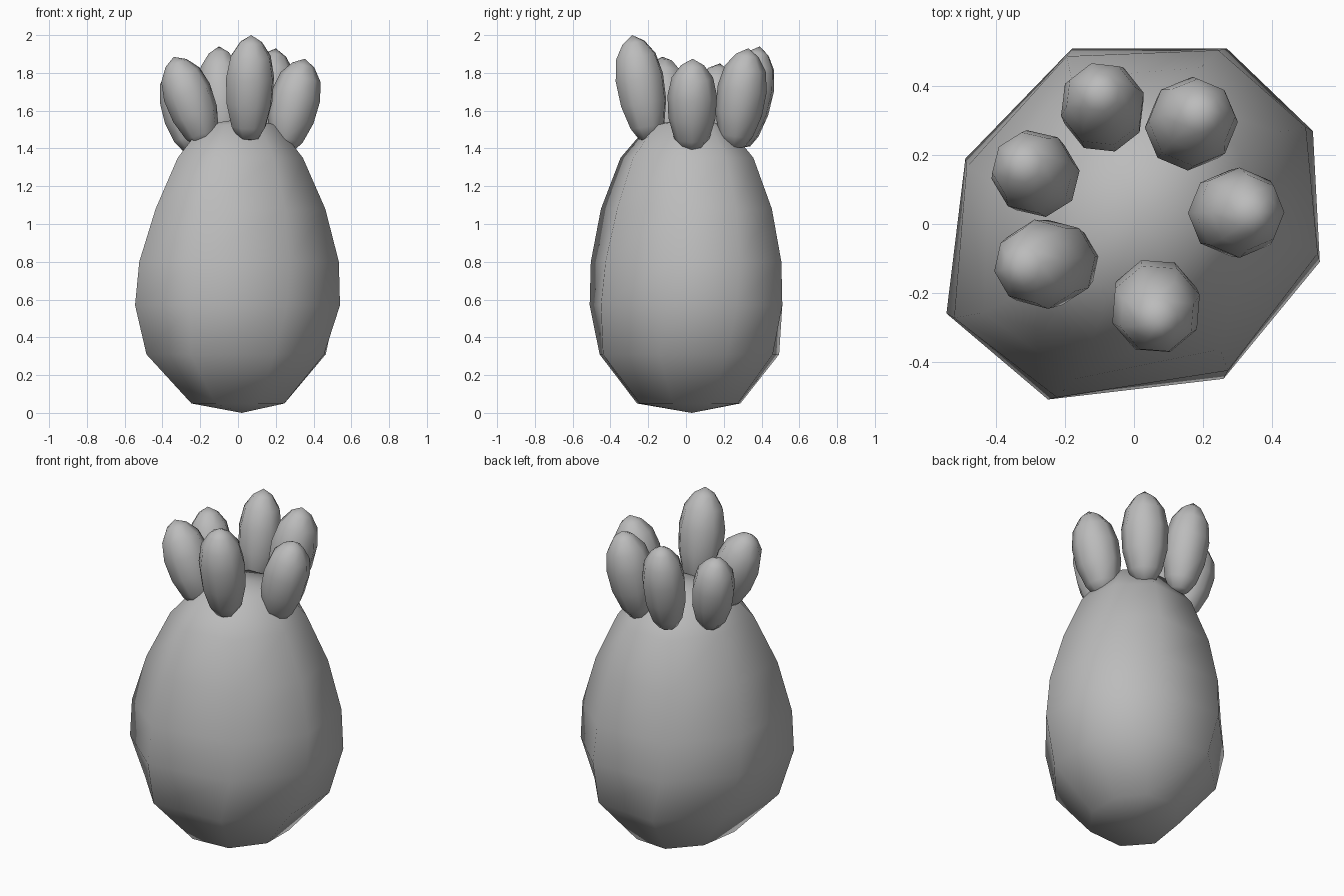
import bpy, bmesh, math
from mathutils import Vector, Matrix

cube = bpy.data.objects.get("Cube")
if cube:
    bpy.data.objects.remove(cube, do_unlink=True)

mat = bpy.data.materials.new("clay grey")
GREY = (0.5, 0.5, 0.5, 1.0)
mat.diffuse_color = GREY
mat.use_nodes = True
mat.node_tree.nodes["Principled BSDF"].inputs["Base Color"].default_value = GREY


def loft(name, rings, start, end):
    """Skin a closed smooth shape through rings, with a pole at each end."""
    bm = bmesh.new()
    loops = [[bm.verts.new(p) for p in ring] for ring in rings]
    n = len(loops[0])
    low, high = bm.verts.new(start), bm.verts.new(end)
    for i in range(n):
        j = (i + 1) % n
        bm.faces.new((low, loops[0][j], loops[0][i]))
        bm.faces.new((high, loops[-1][i], loops[-1][j]))
        for a, b in zip(loops, loops[1:]):
            bm.faces.new((a[i], a[j], b[j], b[i]))
    bmesh.ops.recalc_face_normals(bm, faces=bm.faces)
    for f in bm.faces:
        f.smooth = True
    mesh = bpy.data.meshes.new(name)
    bm.to_mesh(mesh)
    bm.free()
    mesh.materials.append(mat)
    obj = bpy.data.objects.new(name, mesh)
    bpy.context.collection.objects.link(obj)


# Fruit body: uneven, gently twisted octagon (height, x scale, y scale, twist)
outline = [(-.18, .51), (-.49, .19), (-.545, -.26), (-.25, -.51),
           (.26, -.45), (.54, -.11), (.52, .27), (.27, .51)]
profile = [(.05, .45, .54, -.06), (.31, .86, .94, -.08), (.57, 1, 1, 0),
           (.8, .98, .97, .04), (1.08, .84, .855, .08),
           (1.35, .62, .665, .08), (1.525, .37, .39, .08)]
centre = Vector((.01, .015))
rings = []
for z, sx, sy, twist in profile:
    turn = Matrix.Rotation(twist, 2)
    ring = []
    for p in outline:
        x, y = turn @ (Vector(p) - centre)
        ring.append((centre.x + x * sx, centre.y + y * sy, z))
    rings.append(ring)
loft("fruit_body", rings, (.02, .03, 0), (.02, .03, 1.557))

# Crown leaves: plump pointed buds leaning outward (base, tip, width, spin)
leaf_profile = [(.03, .055), (.14, .09), (.36, .12), (.6, .126),
                (.8, .105), (.93, .058)]
leaves = {
    "front": ((.055, -.19, 1.44), (.07, -.285, 2.0), 1.06, .4),
    "left": ((.235, .03, 1.385), (.355, .035, 1.875), 1.04, 0),
    "back_left": ((.13, .25, 1.4), (.2, .33, 1.93), 1.04, 0),
    "back_right": ((-.08, .285, 1.405), (-.1, .39, 1.94), .99, .35),
    "right": ((-.24, .11, 1.385), (-.33, .18, 1.85), .98, .2),
    "front_right": ((-.165, -.105, 1.415), (-.34, -.125, 1.885), 1.04, .2),
}
SIDES = 8
for side, (base, tip, width, spin) in leaves.items():
    base, tip = Vector(base), Vector(tip)
    axis = tip - base
    turn = Vector((0, 0, 1)).rotation_difference(axis)
    rings = []
    for t, r in leaf_profile:
        ring = []
        for k in range(SIDES):
            a = math.tau * (k + spin) / SIDES
            offset = Vector((math.cos(a), math.sin(a), 0)) * r * width
            ring.append(base + axis * t + turn @ offset)
        rings.append(ring)
    loft("crown_leaf_" + side, rings, base, tip)
